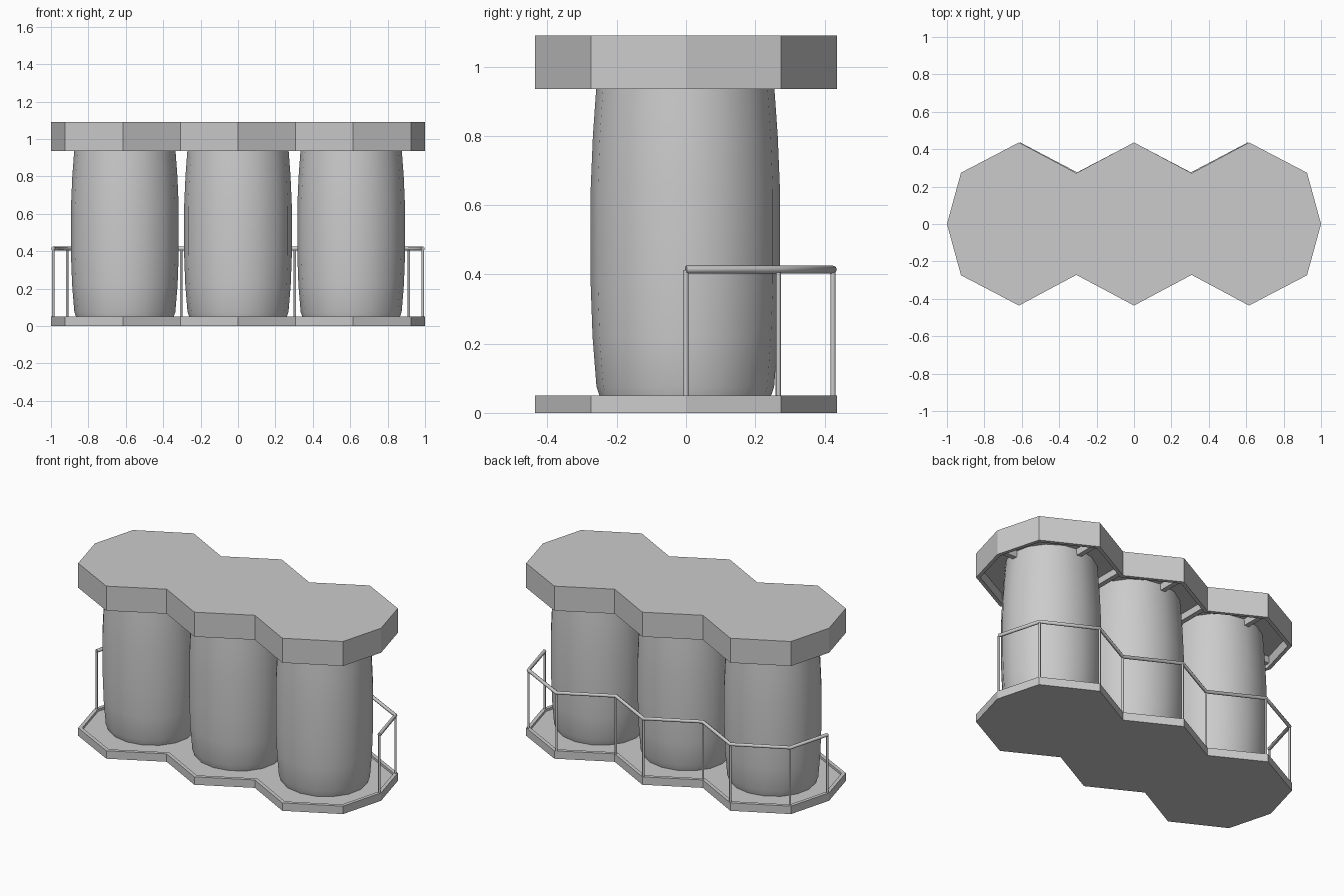
import bpy, bmesh
from math import sin, cos, pi
from mathutils import Vector

if "Cube" in bpy.data.objects:
    bpy.data.objects.remove(bpy.data.objects["Cube"])

# scalloped outline: back half from right to left, front half is its mirror
back = [(1, 0), (.925, .274), (.615, .436), (.308, .272), (0, .436),
        (-.308, .272), (-.615, .436), (-.925, .274), (-1, 0)]
outline = back + [(x, -y) for x, y in reversed(back[1:-1])]


def finish(name, bm, smooth=False):
    bmesh.ops.recalc_face_normals(bm, faces=bm.faces[:])
    me = bpy.data.meshes.new(name)
    bm.to_mesh(me)
    bm.free()
    ob = bpy.data.objects.new(name, me)
    bpy.context.collection.objects.link(ob)
    if smooth:
        bpy.ops.object.select_all(action='DESELECT')
        ob.select_set(True)
        bpy.context.view_layer.objects.active = ob
        bpy.ops.object.shade_smooth_by_angle(angle=0.61)
    return ob


def tray(name, z_closed, z_rim, z_floor, rim):
    """Slab with one flat side and a recess on the other side."""
    bm = bmesh.new()
    a = [bm.verts.new((x, y, z_closed)) for x, y in outline]
    b = [bm.verts.new((x, y, z_rim)) for x, y in outline]
    n = len(outline)
    bm.faces.new(a)
    face = bm.faces.new(b)
    for i in range(n):
        j = (i + 1) % n
        bm.faces.new((a[i], a[j], b[j], b[i]))
    bmesh.ops.recalc_face_normals(bm, faces=bm.faces[:])
    bmesh.ops.inset_region(bm, faces=[face], thickness=rim, use_even_offset=True)
    new = bmesh.ops.extrude_discrete_faces(bm, faces=[face])['faces'][0]
    for v in new.verts:
        v.co.z = z_floor
    return finish(name, bm)


def barrel(name, cx, sides=16):
    profile = [(.255, .034), (.27, .075), (.282, .22), (.288, .38), (.288, .64),
               (.281, .8), (.271, .935), (.265, 1.005)]
    bm = bmesh.new()
    rings = [[bm.verts.new((cx + r * cos(2 * pi * k / sides),
                            -.002 + .95 * r * sin(2 * pi * k / sides), z))
              for k in range(sides)] for r, z in profile]
    for lo, hi in zip(rings, rings[1:]):
        for k in range(sides):
            m = (k + 1) % sides
            bm.faces.new((lo[k], lo[m], hi[m], hi[k]))
    bm.faces.new(rings[0])
    bm.faces.new(rings[-1])
    return finish(name, bm, True)


def tube(name, pts, r):
    cu = bpy.data.curves.new(name, 'CURVE')
    cu.dimensions = '3D'
    cu.bevel_depth = r
    cu.bevel_resolution = 2
    cu.use_fill_caps = True
    sp = cu.splines.new('POLY')
    sp.points.add(len(pts) - 1)
    for p, co in zip(sp.points, pts):
        p.co = (*co, 1)
    ob = bpy.data.objects.new(name, cu)
    bpy.context.collection.objects.link(ob)
    return ob


def beam(name, a, b, width=.03, z0=.958, z1=1.0):
    a, b = Vector(a), Vector(b)
    d = (b - a).normalized()
    s = Vector((-d.y, d.x)) * width / 2
    bm = bmesh.new()
    for p in (a - s, a + s, b - s, b + s):
        for z in (z0, z1):
            bm.verts.new((p.x, p.y, z))
    bmesh.ops.convex_hull(bm, input=bm.verts[:])
    return finish(name, bm)


# platform and roof
tray("platform", 0, .05, .035, .022)
tray("roof", 1.09, .935, 1.0, .022)

# three barrel drums
for i, x in enumerate((-.605, 0, .605)):
    barrel(f"drum_{i + 1}", x)

# back railing: handrail and posts at every corner
path = [(x * .988, y * .974) for x, y in back]
tube("handrail", [(x, y, .414) for x, y in path], .011)
for i, (x, y) in enumerate(path):
    tube(f"rail_post_{i + 1}", [(x, y, .03), (x, y, .412)], .007)

# roof support beams
for i, x in enumerate((-.612, 0, .612)):
    beam(f"cross_beam_{i + 1}", (x, -.42), (x, .42))
for i, x in enumerate((-.308, .308)):
    beam(f"valley_beam_{i + 1}", (x, -.258), (x, .258))
beam("long_beam", (-.985, 0), (.985, 0))
